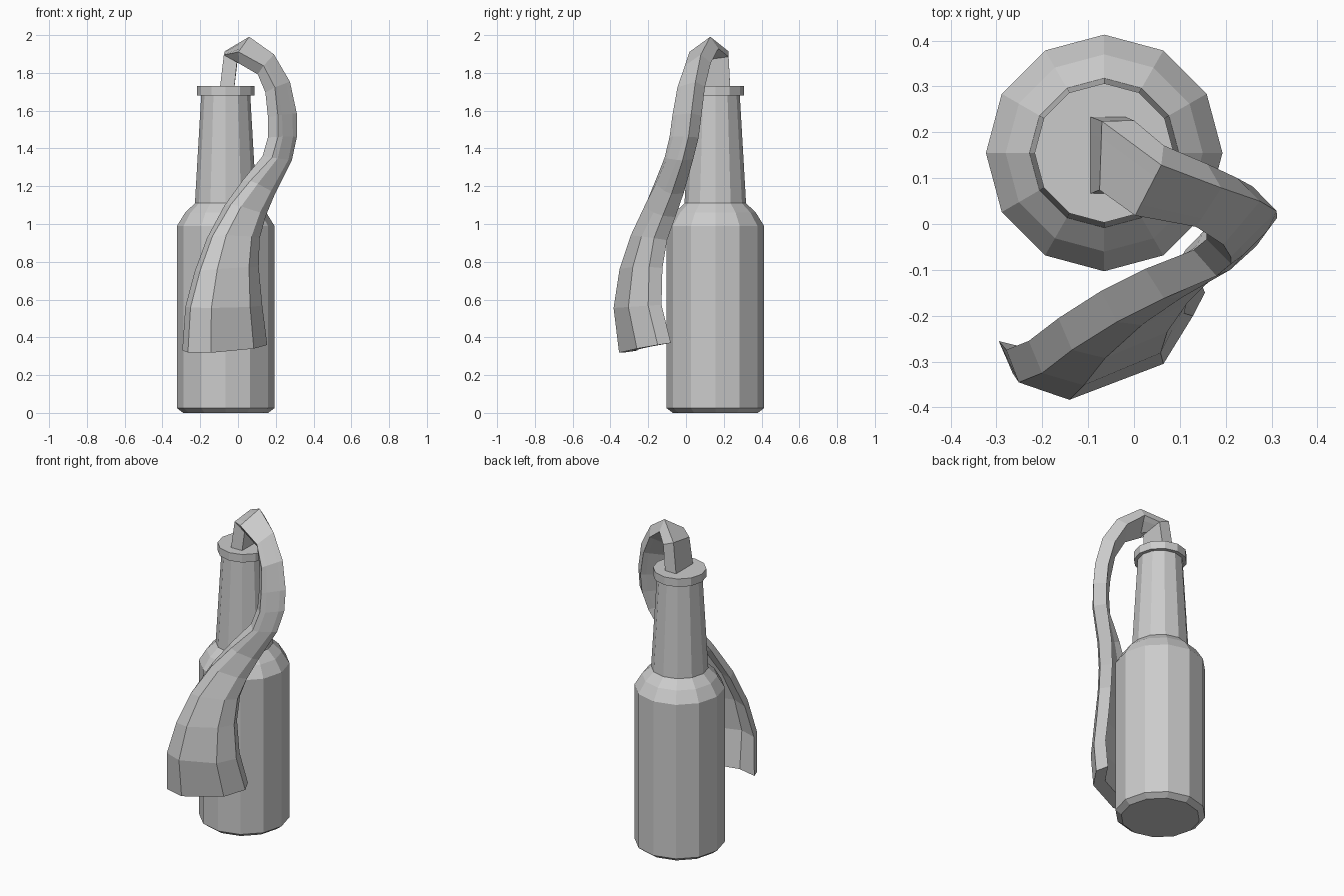
import bpy, bmesh, math
from mathutils import Vector

if "Cube" in bpy.data.objects:
    bpy.data.objects.remove(bpy.data.objects["Cube"])


def make_object(name, rings):
    """Skin a list of closed rings of points and cap both ends."""
    bm = bmesh.new()
    loops = [[bm.verts.new(p) for p in ring] for ring in rings]
    n = len(loops[0])
    for lo, hi in zip(loops, loops[1:]):
        for i in range(n):
            j = (i + 1) % n
            bm.faces.new((lo[i], lo[j], hi[j], hi[i]))
    bm.faces.new(loops[0][::-1])
    bm.faces.new(loops[-1])
    bmesh.ops.recalc_face_normals(bm, faces=bm.faces)
    mesh = bpy.data.meshes.new(name)
    bm.to_mesh(mesh)
    bm.free()
    obj = bpy.data.objects.new(name, mesh)
    bpy.context.collection.objects.link(obj)
    return obj


# Bottle: twelve-sided turned profile (radius, height)
SIDES = 12
profile = [(0.225, 0), (0.258, 0.025), (0.258, 0.99), (0.215, 1.06),
           (0.163, 1.11), (0.13, 1.68), (0.152, 1.68), (0.152, 1.73)]
bottle_rings = [[(-0.065 + r * math.cos(k * math.tau / SIDES),
                  0.155 + r * math.sin(k * math.tau / SIDES), z)
                 for k in range(SIDES)] for r, z in profile]
make_object("bottle", bottle_rings)

# Rag: right edge, left edge and outward bulge of each cross-section
sections = [
    ((-0.060, 0.235, 1.70), (-0.060, 0.065, 1.70), 0.0),
    ((-0.035, 0.225, 1.90), (-0.040, 0.075, 1.88), 0.0),
    ((0.062, 0.150, 1.96), (0.005, 0.040, 1.88), 0.0),
    ((0.175, 0.105, 1.875), (0.120, 0.020, 1.815), 0.0),
    ((0.250, 0.075, 1.74), (0.170, -0.020, 1.71), 0.0),
    ((0.285, 0.055, 1.58), (0.185, -0.045, 1.57), 0.0),
    ((0.285, 0.040, 1.46), (0.185, -0.060, 1.46), 0.005),
    ((0.260, 0.010, 1.34), (0.155, -0.085, 1.355), 0.01),
    ((0.175, -0.045, 1.16), (0.045, -0.130, 1.23), 0.02),
    ((0.130, -0.090, 1.04), (-0.055, -0.180, 1.10), 0.03),
    ((0.100, -0.135, 0.92), (-0.150, -0.240, 0.93), 0.045),
    ((0.095, -0.160, 0.77), (-0.215, -0.290, 0.75), 0.06),
    ((0.115, -0.165, 0.57), (-0.265, -0.310, 0.56), 0.075),
    ((0.140, -0.115, 0.365), (-0.280, -0.290, 0.325), 0.075),
]
HALF = 0.038
edges = [(Vector(a), Vector(b)) for a, b, _ in sections]
centres = [(a + b) / 2 for a, b in edges]
rag_rings = []
for i, (a, b) in enumerate(edges):
    bulge = sections[i][2]
    tangent = centres[min(i + 1, len(centres) - 1)] - centres[max(i - 1, 0)]
    out = tangent.cross(a - b).normalized()
    spine = [a, a.lerp(b, 0.24) + out * bulge, a.lerp(b, 0.78) + out * bulge, b]
    rag_rings.append([p + out * HALF for p in spine] +
                     [p - out * HALF for p in reversed(spine)])
make_object("rag", rag_rings)
